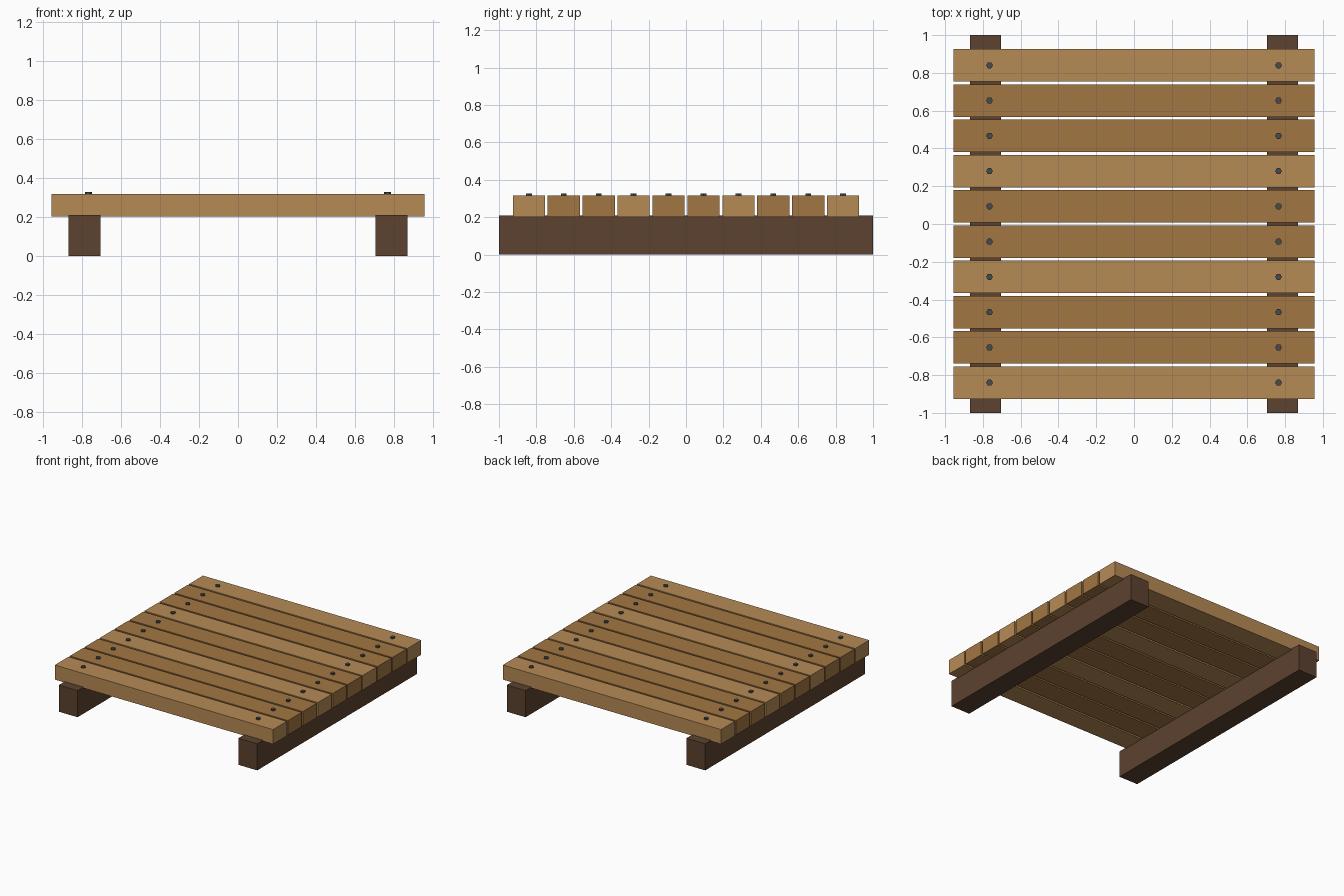
import bpy, bmesh
from math import radians
from mathutils import Matrix

if "Cube" in bpy.data.objects:
    bpy.data.objects.remove(bpy.data.objects["Cube"])


def material(name, rgb):
    # sRGB 0-255 to linear
    m = bpy.data.materials.new(name)
    m.diffuse_color = [(c / 255) ** 2.2 for c in rgb] + [1.0]
    m.use_nodes = True
    m.node_tree.nodes["Principled BSDF"].inputs["Base Color"].default_value = m.diffuse_color
    return m


LIGHT = material("light_wood", (181, 138, 86))
MID = material("mid_wood", (161, 117, 69))
DARK = material("dark_wood", (92, 68, 51))
STEEL = material("bolt_steel", (72, 76, 80))


def finish(bm, name, loc, mat):
    mesh = bpy.data.meshes.new(name)
    bm.to_mesh(mesh)
    bm.free()
    mesh.materials.append(mat)
    obj = bpy.data.objects.new(name, mesh)
    obj.location = loc
    bpy.context.collection.objects.link(obj)


def box(name, loc, size, mat):
    bm = bmesh.new()
    bmesh.ops.create_cube(bm, size=1, matrix=Matrix.Diagonal((*size, 1)))
    finish(bm, name, loc, mat)


def bolt(name, loc, radius, height):
    bm = bmesh.new()
    bmesh.ops.create_cone(bm, cap_ends=True, segments=6, radius1=radius, radius2=radius,
                          depth=height, matrix=Matrix.Rotation(radians(90), 4, 'Z'))
    finish(bm, name, loc, STEEL)


# Two support beams running front to back
for side, label in ((-1, "left"), (1, "right")):
    box(f"{label}_beam", (side * 0.786, 0, 0.105), (0.165, 2.0, 0.21), DARK)

# Deck planks, each bolted to both beams
COUNT = 10
for i in range(COUNT):
    y = -0.84 + i * 1.68 / (COUNT - 1)
    box(f"plank_{i + 1}", (0, y, 0.26), (1.91, 0.172, 0.115), LIGHT if i % 3 == 0 else MID)
    for side, label in ((-1, "left"), (1, "right")):
        bolt(f"{label}_bolt_{i + 1}", (side * 0.765, y, 0.318), 0.018, 0.02)
